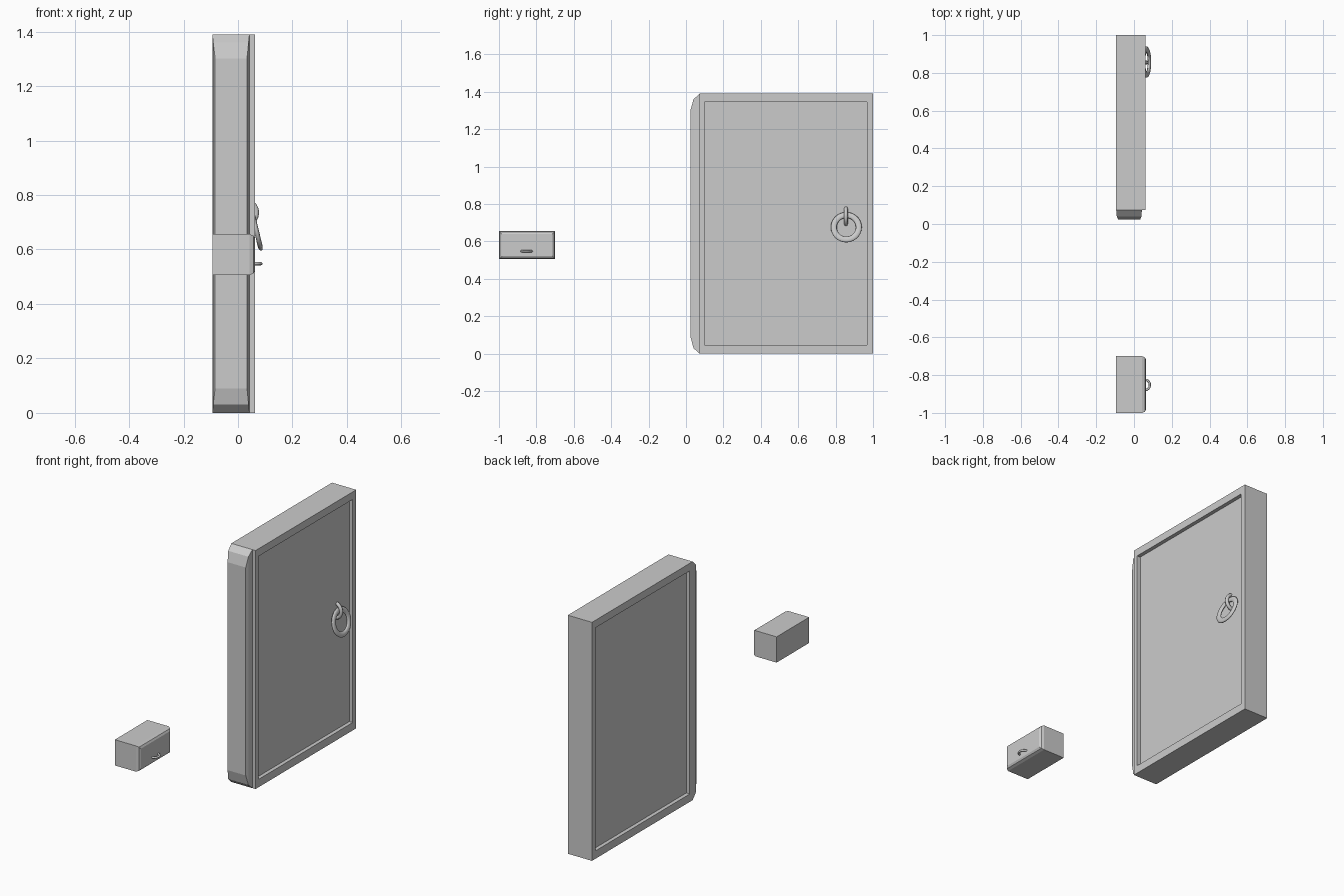
import bpy, bmesh
from math import radians, sin, cos
from mathutils import Vector

if "Cube" in bpy.data.objects:
    bpy.data.objects.remove(bpy.data.objects["Cube"])


def loft(name, sections, axis):
    """Rectangular sections (position, a0, a1, b0, b1) joined along an axis."""
    bm = bmesh.new()
    rings = []
    for p, a0, a1, b0, b1 in sections:
        ring = []
        for a, b in ((a0, b0), (a1, b0), (a1, b1), (a0, b1)):
            ring.append(bm.verts.new((p, a, b) if axis == "X" else (a, p, b)))
        rings.append(ring)
    for r, s in zip(rings, rings[1:]):
        for i in range(4):
            j = (i + 1) % 4
            bm.faces.new((r[i], r[j], s[j], s[i]))
    bm.faces.new(rings[0])
    bm.faces.new(rings[-1])
    bmesh.ops.recalc_face_normals(bm, faces=bm.faces)
    mesh = bpy.data.meshes.new(name)
    bm.to_mesh(mesh)
    bm.free()
    obj = bpy.data.objects.new(name, mesh)
    bpy.context.collection.objects.link(obj)
    return obj


def arc_loop(name, centre, radius, thickness, side, span):
    """Round bar bent outwards along +x, its feet spread along 'side'."""
    curve = bpy.data.curves.new(name, "CURVE")
    curve.dimensions = "3D"
    curve.bevel_depth = thickness
    curve.bevel_resolution = 2
    curve.use_fill_caps = True
    spline = curve.splines.new("POLY")
    n = 20
    spline.points.add(n)
    for i in range(n + 1):
        t = radians(-span + 2 * span * i / n)
        p = Vector(centre) + radius * (cos(t) * Vector((1, 0, 0)) + sin(t) * Vector(side))
        spline.points[i].co = (*p, 1)
    obj = bpy.data.objects.new(name, curve)
    bpy.context.collection.objects.link(obj)
    bpy.ops.object.select_all(action="DESELECT")
    obj.select_set(True)
    bpy.context.view_layer.objects.active = obj
    bpy.ops.object.convert(target="MESH")
    bpy.ops.object.shade_smooth_by_angle(angle=radians(50))


# Door slab with a recessed panel on both sides
outer = (0.073, 1.0, 0.0, 1.39)
inner = (0.10, 0.968, 0.046, 1.346)
loft("door_slab", [(-0.072, *inner), (-0.094, *inner), (-0.094, *outer),
                   (0.062, *outer), (0.062, *inner), (0.04, *inner)], "X")

# Rounded edge strip of the door
loft("door_edge", [(0.073, -0.094, 0.042, 0.0, 1.39),
                   (0.040, -0.091, 0.039, 0.03, 1.36),
                   (0.024, -0.084, 0.033, 0.09, 1.302)], "Y")

# Door staple and the tilted flat pull ring hanging in it
arc_loop("ring_staple", (0.022, 0.855, 0.735), 0.045, 0.010, (0, 0, 1), 85)
bpy.ops.mesh.primitive_torus_add(
    major_segments=40, minor_segments=12, major_radius=0.067, minor_radius=0.016,
    location=(0.066, 0.857, 0.676), rotation=(0, radians(76.5), 0))
ring = bpy.context.object
ring.name = "pull_ring"
ring.scale.z = 0.55
bpy.ops.object.shade_smooth_by_angle(angle=radians(50))

# Drawer box with a bevelled front
sections = []
for x, d in ((-0.094, 0), (0.042, 0), (0.057, 0.006), (0.063, 0.017)):
    sections.append((x, -1 + d, -0.70 - d, 0.506 + d, 0.656 - d))
loft("drawer_box", sections, "X")

# Drawer handle
arc_loop("drawer_handle", (0.056, -0.852, 0.548), 0.028, 0.006, (0, 1, 0), 90)
